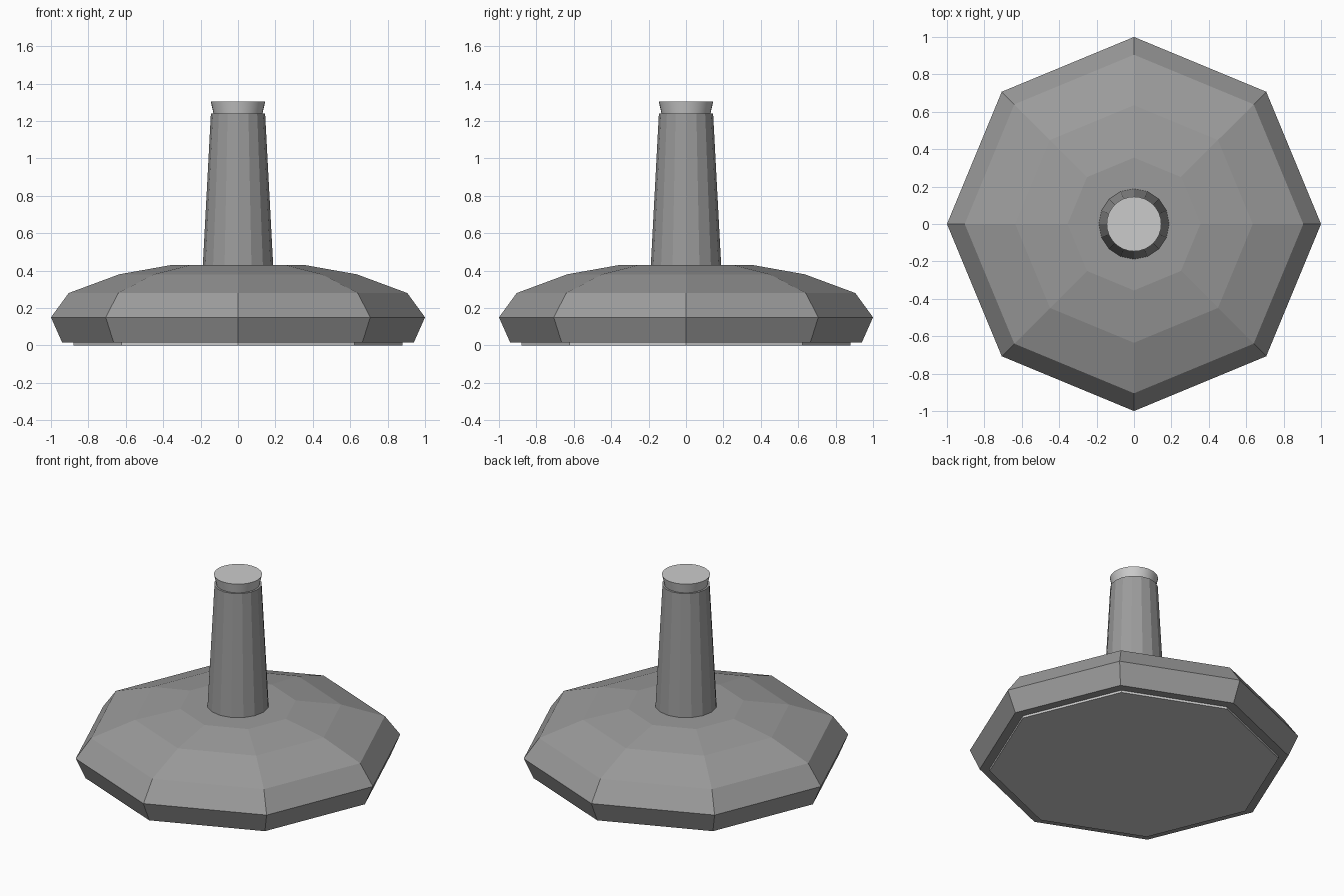
import bpy
import bmesh
from math import cos, sin, tau, radians

if "Cube" in bpy.data.objects:
    bpy.data.objects.remove(bpy.data.objects["Cube"])

dark = bpy.data.materials.new("dark_grey")
dark.diffuse_color = (0.33, 0.33, 0.33, 1)
dark.use_nodes = True
dark.node_tree.nodes["Principled BSDF"].inputs["Base Color"].default_value = dark.diffuse_color


def lathe(name, profile, sides, material=None, smooth=False):
    """Closed solid made by stacking (radius, z) rings, capped at both ends."""
    bm = bmesh.new()
    rings = [[bm.verts.new((r * cos(tau * i / sides), r * sin(tau * i / sides), z))
              for i in range(sides)] for r, z in profile]
    for low, high in zip(rings, rings[1:]):
        for i in range(sides):
            j = (i + 1) % sides
            bm.faces.new((low[i], low[j], high[j], high[i]))
    bm.faces.new(rings[0][::-1])
    bm.faces.new(rings[-1])
    mesh = bpy.data.meshes.new(name)
    bm.to_mesh(mesh)
    bm.free()
    obj = bpy.data.objects.new(name, mesh)
    bpy.context.collection.objects.link(obj)
    if material:
        mesh.materials.append(material)
    if smooth:
        bpy.ops.object.select_all(action='DESELECT')
        obj.select_set(True)
        bpy.context.view_layer.objects.active = obj
        bpy.ops.object.shade_smooth_by_angle(angle=radians(30))
    return obj


# Thin pad under the base
lathe("bottom_pad", [(0.88, 0.0), (0.88, 0.015)], 8)

# Faceted octagonal base
lathe("base", [(0.94, 0.015), (1.0, 0.15), (0.905, 0.28),
               (0.635, 0.38), (0.355, 0.43)], 8, dark)

# Tapered post
lathe("post", [(0.188, 0.43), (0.145, 1.24)], 16, dark)

# Flared plug on top of the post
lathe("top_plug", [(0.131, 1.24), (0.146, 1.305)], 32, smooth=True)
